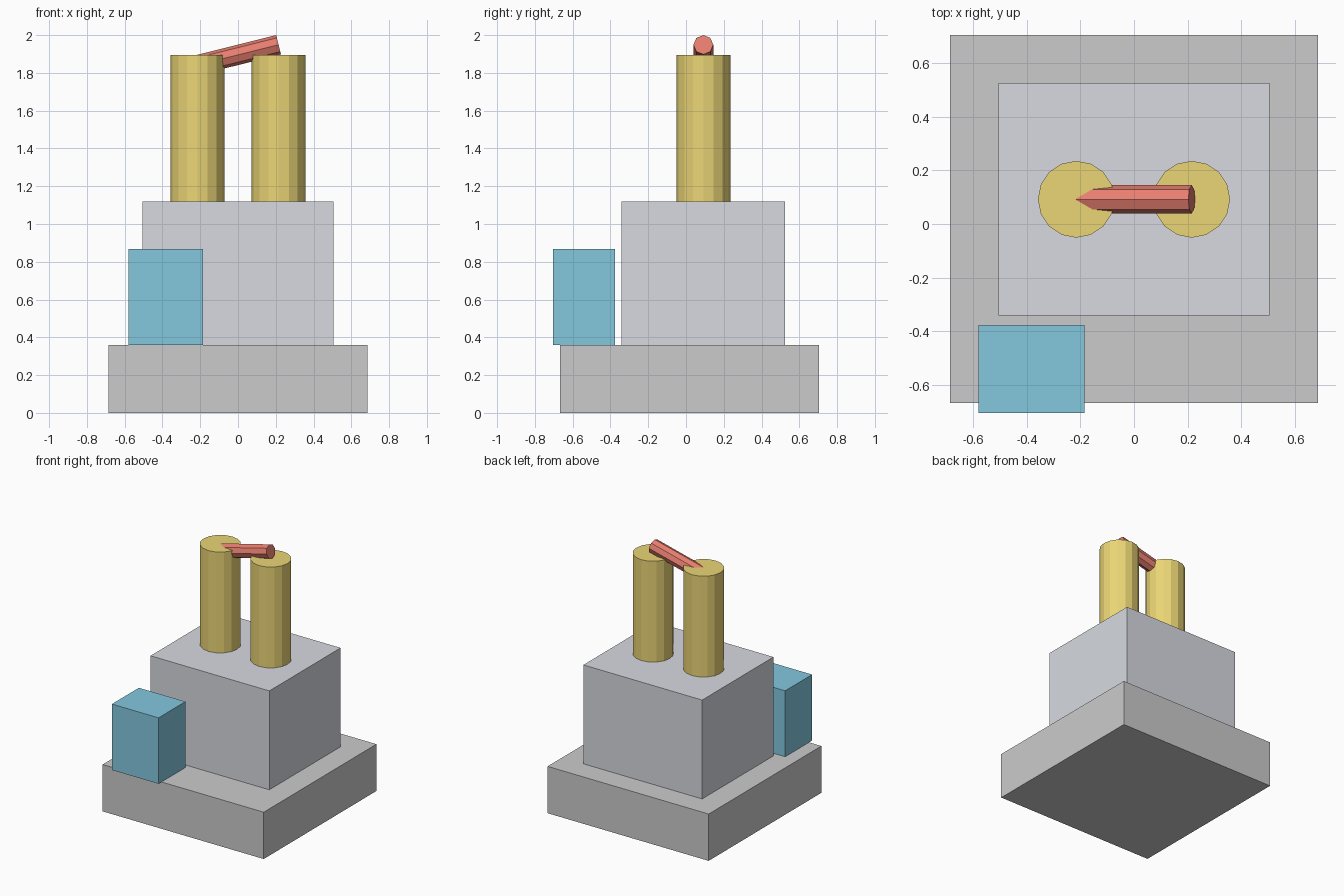
import bpy
from math import hypot, atan2, pi
from mathutils import Vector

if "Cube" in bpy.data.objects:
    bpy.data.objects.remove(bpy.data.objects["Cube"])


def material(name, rgb):
    m = bpy.data.materials.new(name)
    m.diffuse_color = (*rgb, 1)
    m.use_nodes = True
    m.node_tree.nodes["Principled BSDF"].inputs["Base Color"].default_value = m.diffuse_color
    return m


def finish(name, mat):
    o = bpy.context.object
    o.name = name
    if mat:
        o.data.materials.append(mat)
    return o


def block(name, lo, hi, mat=None):
    lo, hi = Vector(lo), Vector(hi)
    bpy.ops.mesh.primitive_cube_add(size=1, location=(lo + hi) / 2)
    o = finish(name, mat)
    o.data.transform(o.matrix_basis.to_3x3().to_4x4())
    size = hi - lo
    for v in o.data.vertices:
        v.co = Vector(a * b for a, b in zip(v.co, size))
    return o


slate = material("slate", (0.68, 0.70, 0.75))
blue = material("blue", (0.23, 0.58, 0.74))
yellow = material("yellow", (0.83, 0.67, 0.18))
red = material("red", (0.80, 0.21, 0.16))

CY = 0.092       # depth of the column row
CX = 0.215       # column offset from the centre
TOP = 1.895      # column top height

# Stepped plinth, main body and front annex
block("base_slab", (-0.685, -0.666, 0), (0.685, 0.703, 0.36))
block("main_body", (-0.505, -0.341, 0.36), (0.505, 0.525, 1.12), slate)
block("front_annex", (-0.58, -0.703, 0.36), (-0.184, -0.376, 0.867), blue)

# Pair of sixteen-sided columns
for side, x in (("left", -CX), ("right", CX)):
    bpy.ops.mesh.primitive_cylinder_add(vertices=16, radius=0.143, depth=TOP - 1.12,
                                        location=(x, CY, (TOP + 1.12) / 2),
                                        rotation=(0, 0, pi / 2))
    finish(side + "_column", yellow)

# Sloping octagonal beam from inside the left column to above the right one
z0, z1 = 1.842, 1.949
bpy.ops.mesh.primitive_cylinder_add(vertices=8, radius=0.0525,
                                    depth=hypot(2 * CX, z1 - z0),
                                    location=(0, CY, (z0 + z1) / 2),
                                    rotation=(0, pi / 2 - atan2(z1 - z0, 2 * CX), 0))
finish("sloping_beam", red)
